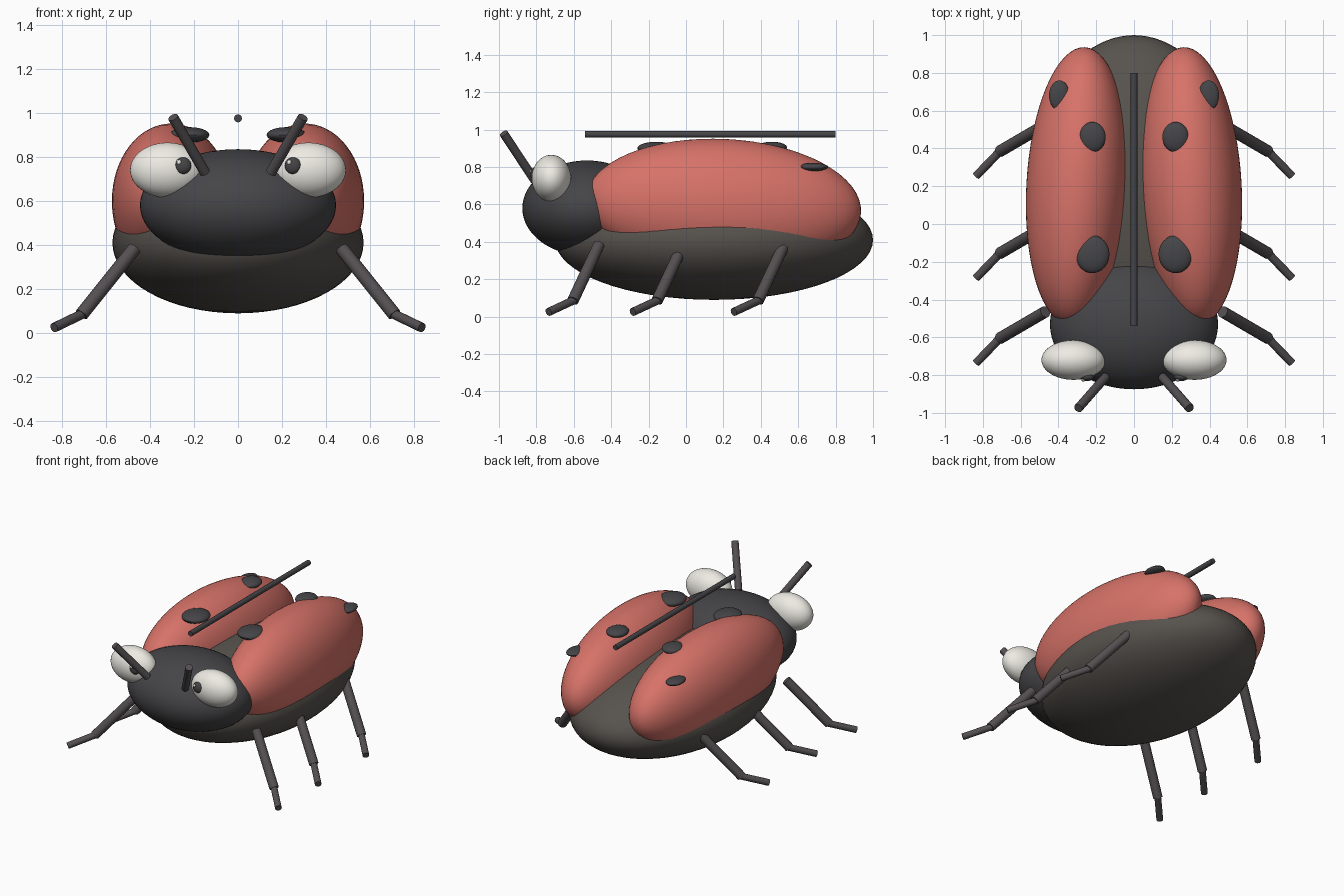
import bpy
from mathutils import Vector

if "Cube" in bpy.data.objects:
    bpy.data.objects.remove(bpy.data.objects["Cube"])


def material(name, rgb):
    m = bpy.data.materials.new(name)
    m.diffuse_color = (*rgb, 1)
    m.use_nodes = True
    m.node_tree.nodes["Principled BSDF"].inputs["Base Color"].default_value = m.diffuse_color
    return m


BROWN = material("brown", (0.095, 0.085, 0.075))
BLACK = material("black", (0.06, 0.06, 0.065))
RED = material("red", (0.68, 0.17, 0.14))
WHITE = material("white", (0.85, 0.83, 0.77))
LEG = material("leg_grey", (0.09, 0.08, 0.085))


def finish(name, mat):
    ob = bpy.context.object
    ob.name = name
    ob.data.materials.append(mat)
    bpy.ops.object.shade_smooth_by_angle()
    return ob


def ellipsoid(name, loc, radii, mat, rot=(0, 0, 0), seg=48):
    bpy.ops.mesh.primitive_uv_sphere_add(segments=seg, ring_count=seg // 2,
                                         location=loc, rotation=rot)
    bpy.context.object.scale = radii
    bpy.ops.object.transform_apply(location=False, rotation=False, scale=True)
    return finish(name, mat)


def rod(name, a, b, r, mat):
    a, b = Vector(a), Vector(b)
    d = b - a
    bpy.ops.mesh.primitive_cylinder_add(
        vertices=16, radius=r, depth=d.length, location=(a + b) / 2,
        rotation=d.to_track_quat('Z', 'Y').to_euler())
    return finish(name, mat)


# Body and head
ellipsoid("abdomen", (0, 0.15, 0.41), (0.57, 0.85, 0.32), BROWN, seg=64)
ellipsoid("head", (0, -0.53, 0.58), (0.445, 0.345, 0.255), BLACK, seg=64)

# Rod floating above the wing seam
rod("back_rod", (0, -0.54, 0.975), (0, 0.80, 0.975), 0.018, BLACK)

SPOTS = [((0.22, -0.16, 0.90), (0.09, 0.10, 0.035)),
         ((0.22, 0.46, 0.905), (0.07, 0.08, 0.03)),
         ((0.395, 0.68, 0.80), (0.055, 0.08, 0.022))]

for side, s in (("right", 1), ("left", -1)):
    # Wing case with spots
    ellipsoid(f"{side}_wing", (0.30 * s, 0.20, 0.595), (0.27, 0.738, 0.355),
              RED, (-0.05, 0, 0.055 * s), 64)
    for i, ((x, y, z), r) in enumerate(SPOTS):
        ellipsoid(f"{side}_spot_{i + 1}", (x * s, y, z), r, BLACK, seg=32)

    # Eye, pupil and highlight
    ellipsoid(f"{side}_eye", (0.32 * s, -0.72, 0.74), (0.17, 0.105, 0.125), WHITE)
    ellipsoid(f"{side}_pupil", (0.25 * s, -0.81, 0.76), (0.038, 0.022, 0.038),
              BLACK, seg=24)
    ellipsoid(f"{side}_highlight", (0.25 * s - 0.018, -0.826, 0.776),
              (0.011, 0.008, 0.011), WHITE, seg=12)

    # Antenna
    rod(f"{side}_antenna", (0.15 * s, -0.81, 0.73), (0.295 * s, -0.975, 0.98),
        0.024, LEG)

    # Three two-part legs
    for part, dy in (("front", 0), ("middle", 0.45), ("rear", 0.99)):
        rod(f"{side}_{part}_upper_leg", (0.47 * s, dy - 0.465, 0.385),
            (0.71 * s, dy - 0.605, 0.085), 0.031, LEG)
        rod(f"{side}_{part}_lower_leg", (0.70 * s, dy - 0.595, 0.09),
            (0.835 * s, dy - 0.735, 0.025), 0.022, LEG)
